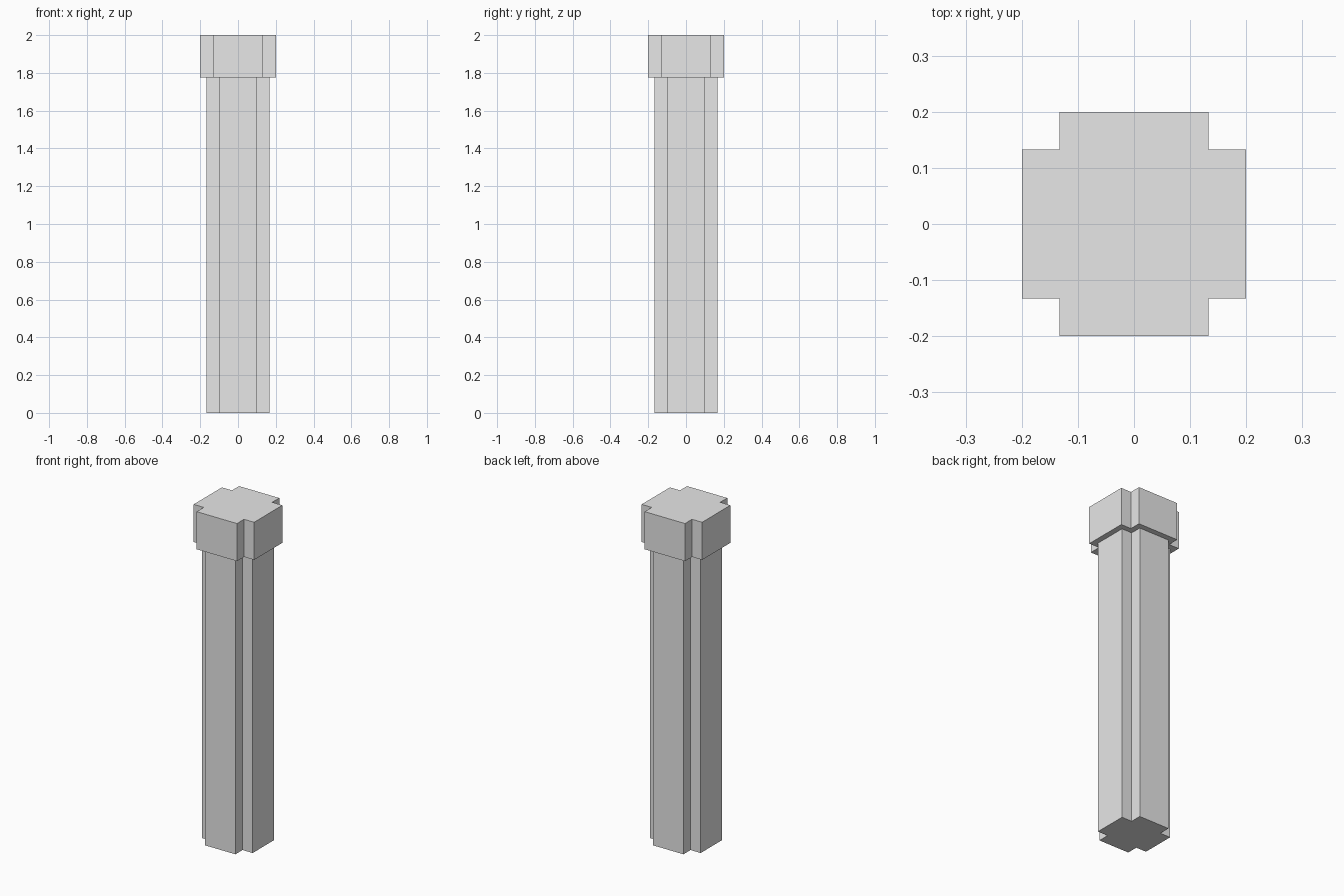
import bpy
import bmesh

cube = bpy.data.objects.get("Cube")
if cube:
    bpy.data.objects.remove(cube, do_unlink=True)

# Single plain grey
grey = bpy.data.materials.new("light_grey")
grey.use_nodes = True
colour = (0.8, 0.8, 0.8, 1.0)
grey.diffuse_color = colour
grey.node_tree.nodes["Principled BSDF"].inputs["Base Color"].default_value = colour


def cross_prism(name, outer, inner, bottom, top):
    """Square column with a square notch cut out of each corner."""
    corner = [(outer, -inner), (outer, inner), (inner, inner)]
    outline = []
    for _ in range(4):
        outline += corner
        corner = [(-y, x) for x, y in corner]
    # Each quarter shares the notch corners; drop the repeated starts
    bm = bmesh.new()
    base = bm.faces.new([bm.verts.new((x, y, bottom)) for x, y in outline])
    result = bmesh.ops.extrude_face_region(bm, geom=[base], use_keep_orig=True)
    raised = [v for v in result["geom"] if isinstance(v, bmesh.types.BMVert)]
    bmesh.ops.translate(bm, verts=raised, vec=(0, 0, top - bottom))
    bmesh.ops.recalc_face_normals(bm, faces=bm.faces)
    mesh = bpy.data.meshes.new(name)
    bm.to_mesh(mesh)
    bm.free()
    mesh.materials.append(grey)
    obj = bpy.data.objects.new(name, mesh)
    bpy.context.collection.objects.link(obj)
    return obj


# Long shaft and the wider cap on top
cap_bottom = 1.775
cross_prism("column_shaft", 0.167, 0.1, 0, cap_bottom)
cross_prism("column_cap", 0.2, 0.133, cap_bottom, 2)
